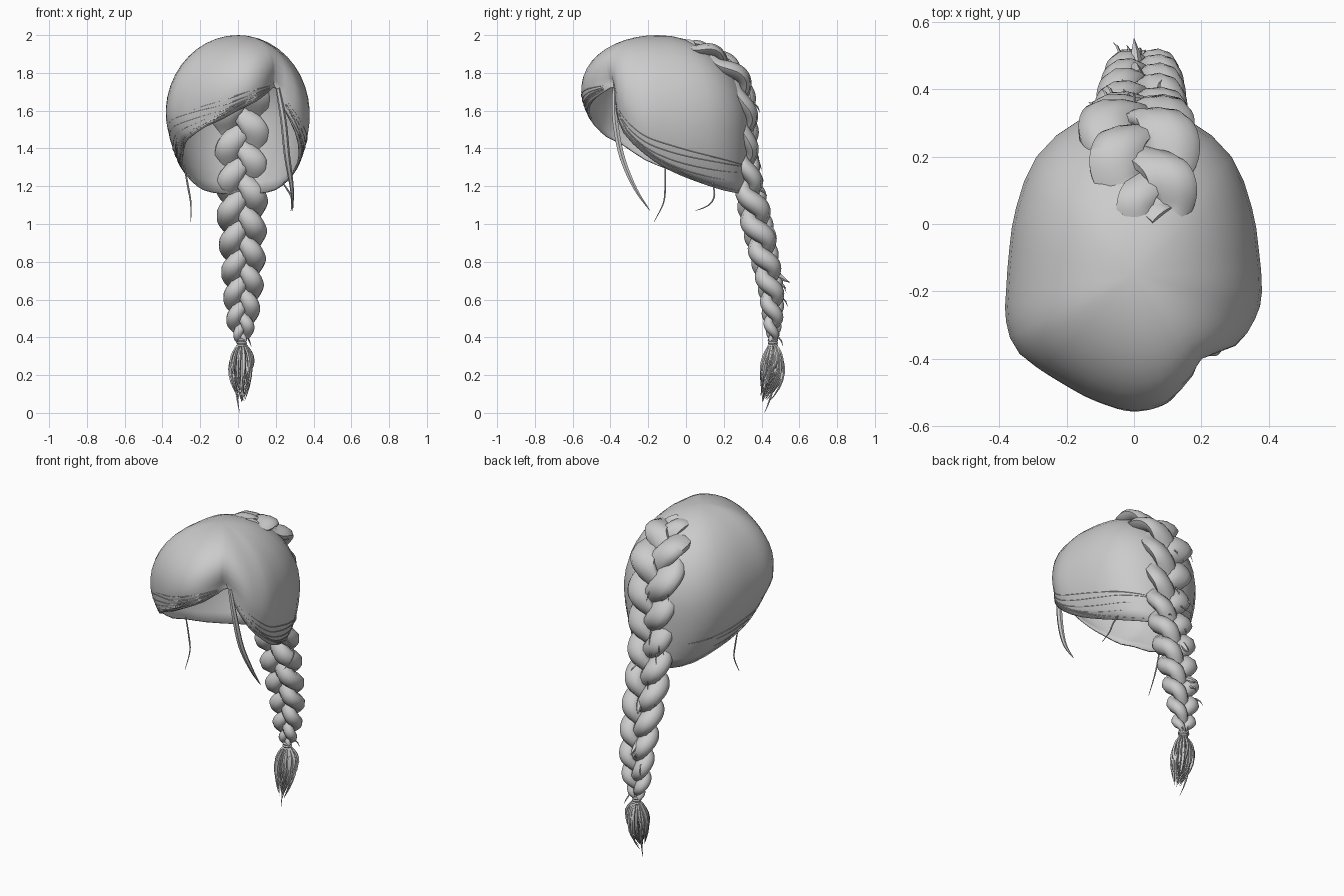
import bpy, bmesh, math, random
from mathutils import Vector

random.seed(4)
if "Cube" in bpy.data.objects:
    bpy.data.objects.remove(bpy.data.objects["Cube"])

hair = bpy.data.materials.new("hair grey")
hair.use_nodes = True
hair.diffuse_color = (0.6, 0.6, 0.6, 1)
hair.node_tree.nodes["Principled BSDF"].inputs["Base Color"].default_value = (0.6, 0.6, 0.6, 1)


def finish(name, bm, angle=50):
    mesh = bpy.data.meshes.new(name)
    bm.to_mesh(mesh)
    bm.free()
    mesh.materials.append(hair)
    obj = bpy.data.objects.new(name, mesh)
    bpy.context.collection.objects.link(obj)
    bpy.ops.object.select_all(action="DESELECT")
    obj.select_set(True)
    bpy.context.view_layer.objects.active = obj
    bpy.ops.object.shade_smooth_by_angle(angle=math.radians(angle))
    return obj


def spline(pts, t, closed=False):
    """Smooth curve through points of any dimension; t counts points."""
    n = len(pts)
    i = math.floor(t) if closed else min(math.floor(t), n - 2)
    f = t - i
    four = [pts[(i + k) % n] if closed else pts[max(0, min(n - 1, i + k))] for k in (-1, 0, 1, 2)]
    return [0.5 * (2 * q + f * (r - p) + f * f * (2 * p - 5 * q + 4 * r - s)
                   + f ** 3 * (3 * q - p - 3 * r + s)) for p, q, r, s in zip(*four)]


def tube(bm, path, radii, sides=8, flats=None):
    """Sweep a ring along a path; flats squash it across the depth axis."""
    rings = []
    for i, p in enumerate(path):
        tan = (path[min(i + 1, len(path) - 1)] - path[max(i - 1, 0)]).normalized()
        u = (Vector((1, 0, 0)) - tan * tan.x).normalized()
        w = tan.cross(u) * (flats[i] if flats else 1)
        angles = [2 * math.pi * k / sides for k in range(sides)]
        rings.append([bm.verts.new(p + (u * math.cos(a) + w * math.sin(a)) * radii[i])
                      for a in angles])
    for a, b in zip(rings, rings[1:]):
        for k in range(sides):
            bm.faces.new((a[k], a[(k + 1) % sides], b[(k + 1) % sides], b[k]))
    bm.faces.new(rings[0][::-1])
    bm.faces.new(rings[-1])


# Cap: meridians from the crown, each a widest point, a rim point and a puff
crown = Vector((0, -0.15, 2.0))
left = [(.37, -.07, 1.57, .31, -.10, 1.29, 0), (.35, .05, 1.56, .265, .04, 1.23, 0),
        (.29, .20, 1.55, .20, .19, 1.18, 0), (.16, .31, 1.53, .11, .29, 1.16, 0)]
right = [(-m[0], m[1], m[2], 0.015 - m[3], *m[4:]) for m in reversed(left)]
meridians = [(.19, -.385, 1.75, .20, -.38, 1.72, .38), (.30, -.36, 1.66, .25, -.37, 1.60, .1),
             (.36, -.28, 1.60, .31, -.33, 1.48, 0), (.38, -.20, 1.58, .33, -.22, 1.37, 0),
             *left, (0, .34, 1.52, 0, .315, 1.16, 0), *right,
             (-.38, -.20, 1.58, -.30, -.22, 1.34, 0), (-.38, -.29, 1.59, -.285, -.34, 1.42, 0),
             (-.34, -.385, 1.62, -.25, -.42, 1.46, 0), (-.20, -.48, 1.66, -.18, -.475, 1.51, 0),
             (-.10, -.53, 1.68, -.09, -.505, 1.55, 0), (0, -.555, 1.71, 0, -.52, 1.60, 0),
             (.10, -.53, 1.74, .10, -.495, 1.65, .05), (.17, -.44, 1.75, .165, -.43, 1.70, .25)]
COUNT = len(meridians)


def cap_point(u, v):
    m = spline(meridians, u, True)
    wide, rim = Vector(m[:3]), Vector(m[3:6])
    if v < 0.65:
        a = v / 0.65 * math.pi / 2
        p = crown + (wide - crown) * math.sin(a) * (1 + m[6] * math.cos(a))
        p.z = wide.z + (crown.z - wide.z) * math.cos(a)
        return p
    f = (v - 0.65) / 0.35
    mid = wide + Vector((0, 0, (rim.z - wide.z) * 0.55))
    return wide * (1 - f) ** 2 + mid * 2 * f * (1 - f) + rim * f * f


bm = bmesh.new()
ROWS, STEPS = 16, COUNT * 2
top = bm.verts.new(crown)
grid = [[bm.verts.new(cap_point(i / 2, j / ROWS)) for j in range(1, ROWS + 1)] for i in range(STEPS)]
for i in range(STEPS):
    a, b = grid[i], grid[(i + 1) % STEPS]
    bm.faces.new((top, a[0], b[0]))
    for j in range(ROWS - 1):
        bm.faces.new((a[j], a[j + 1], b[j + 1], b[j]))
cap = finish("hair_cap", bm)
shell = cap.modifiers.new("thickness", "SOLIDIFY")
shell.thickness = 0.01
shell.offset = -1

# Fine locks combed from the parting along the fringe and the side rims
bm = bmesh.new()
for start, end, total, band in ((COUNT - 1, COUNT - 8, 7, .28), (.8, 7.5, 7, .16),
                                (COUNT - 7, 9, 6, .16)):
    for k in range(total):
        edge = 1 - band * k / total
        stop = end + (start - end) * random.uniform(0, 0.4)
        path = [cap_point(start + (stop - start) * s / 24, edge - 0.03 * math.sin(s / 8 + k))
                for s in range(25)]
        tube(bm, path, [0.0005 + 0.0025 * math.sin(math.pi * s / 24) for s in range(25)], 4)
finish("combed_locks", bm)

# Three-strand braid: centre line x, y, z, half width and flatness
line = [(.06, .02, 1.945, .10, .5), (.035, .15, 1.89, .15, .55), (.01, .275, 1.76, .165, .6),
        (.015, .318, 1.55, .145, .65), (.02, .32, 1.38, .135, .7), (.02, .335, 1.20, .13, .85),
        (.02, .365, 1.05, .125, 1), (.025, .41, .85, .115, 1), (.025, .45, .65, .10, 1),
        (.02, .46, .48, .075, 1), (.02, .46, .38, .03, 1)]
SAMPLES = 240
centre = [spline(line, (len(line) - 1) * i / SAMPLES) for i in range(SAMPLES + 1)]
phase = [0.6]
for a, b in zip(centre, centre[1:]):
    step = (Vector(b[:3]) - Vector(a[:3])).length
    phase.append(phase[-1] + step * 2 * math.pi / (3 * (a[3] * 1.05 + 0.03)))
bm = bmesh.new()
for strand in range(3):
    path, radii = [], []
    for i, c in enumerate(centre):
        before, after = centre[max(i - 1, 0)], centre[min(i + 1, SAMPLES)]
        tan = (Vector(after[:3]) - Vector(before[:3])).normalized()
        depth = tan.cross(Vector((1, 0, 0))).normalized()
        a = phase[i] + strand * 2 * math.pi / 3
        width = c[3]
        path.append(Vector(c[:3]) + Vector((width * 0.56 * math.sin(a), 0, 0))
                    + depth * width * c[4] * 0.3 * math.sin(2 * a))
        radii.append(width * (0.40 + 0.13 * math.sin(a) ** 2))
    tube(bm, path, radii, 9, [c[4] * 0.85 for c in centre])
finish("braid", bm, 60)

# Loose wisps sticking out of the braid
bm = bmesh.new()
for k in range(28):
    c = random.choice(centre[50:-10])
    side, back = random.uniform(-1, 1), random.uniform(0.1, 0.8)
    base = Vector(c[:3]) + Vector((side * c[3] * 0.8, back * c[3] * c[4] * 0.6, 0))
    tip = base + Vector((side * 0.03, back * 0.05, -random.uniform(0.03, 0.09)))
    tube(bm, [base, base.lerp(tip, 0.5) + Vector((0, 0.008, 0)), tip], [0.005, 0.004, 0.0005], 4)
for z, reach in ((.92, .48), (.69, .55), (.66, .53)):
    base = Vector((.01, .44, z + 0.06))
    tip = Vector((0, reach, z))
    tube(bm, [base, base.lerp(tip, 0.6), tip], [0.022, 0.015, 0.001], 5)
finish("braid_wisps", bm)

# Hair tie and tassel
bm = bmesh.new()
for z in (0.385, 0.37, 0.355):
    ring = [Vector((.02, .46, z - 0.009)), Vector((.02, .46, z)), Vector((.02, .46, z + 0.009))]
    tube(bm, ring, [0.022, 0.028, 0.022], 12)
finish("hair_tie", bm)

bm = bmesh.new()
for k in range(60):
    a, spread = random.uniform(0, 2 * math.pi), math.sqrt(random.uniform(0.05, 1))
    low = random.uniform(0.05, 0.19) if k else 0.0
    path, radii = [], []
    for s in range(9):
        f = s / 8
        bulge = (0.014 + 0.056 * math.sin(math.pi * min(1, f * 0.95)) ** 0.9) * spread
        path.append(Vector((.02 + bulge * math.cos(a), .46 - 0.05 * f ** 3 + bulge * 0.9 * math.sin(a),
                            0.37 + (low - 0.37) * f)))
        radii.append(0.0008 + 0.0075 * math.sin(math.pi * (0.15 + 0.85 * f)))
    tube(bm, path, radii, 5)
finish("tassel", bm)

# Loose face and neck strands: path points and radius
strands = {
    "left_front_lock": ([(.21, -.38, 1.72), (.24, -.375, 1.55), (.26, -.34, 1.36),
                         (.285, -.27, 1.19), (.29, -.19, 1.07)], 0.016),
    "right_side_strand": ([(-.285, -.11, 1.31), (-.265, -.11, 1.20), (-.25, -.12, 1.11),
                           (-.25, -.17, 1.01)], 0.004),
    "left_neck_strand": ([(.235, .14, 1.22), (.28, .15, 1.15), (.285, .12, 1.10),
                          (.28, .05, 1.07)], 0.004)}
for name, (pts, radius) in strands.items():
    bm = bmesh.new()
    path = [Vector(spline(pts, (len(pts) - 1) * s / 20)) for s in range(21)]
    tube(bm, path, [0.001 + radius * math.sin(math.pi * (0.2 + 0.8 * s / 20)) for s in range(21)], 6)
    finish(name, bm)
